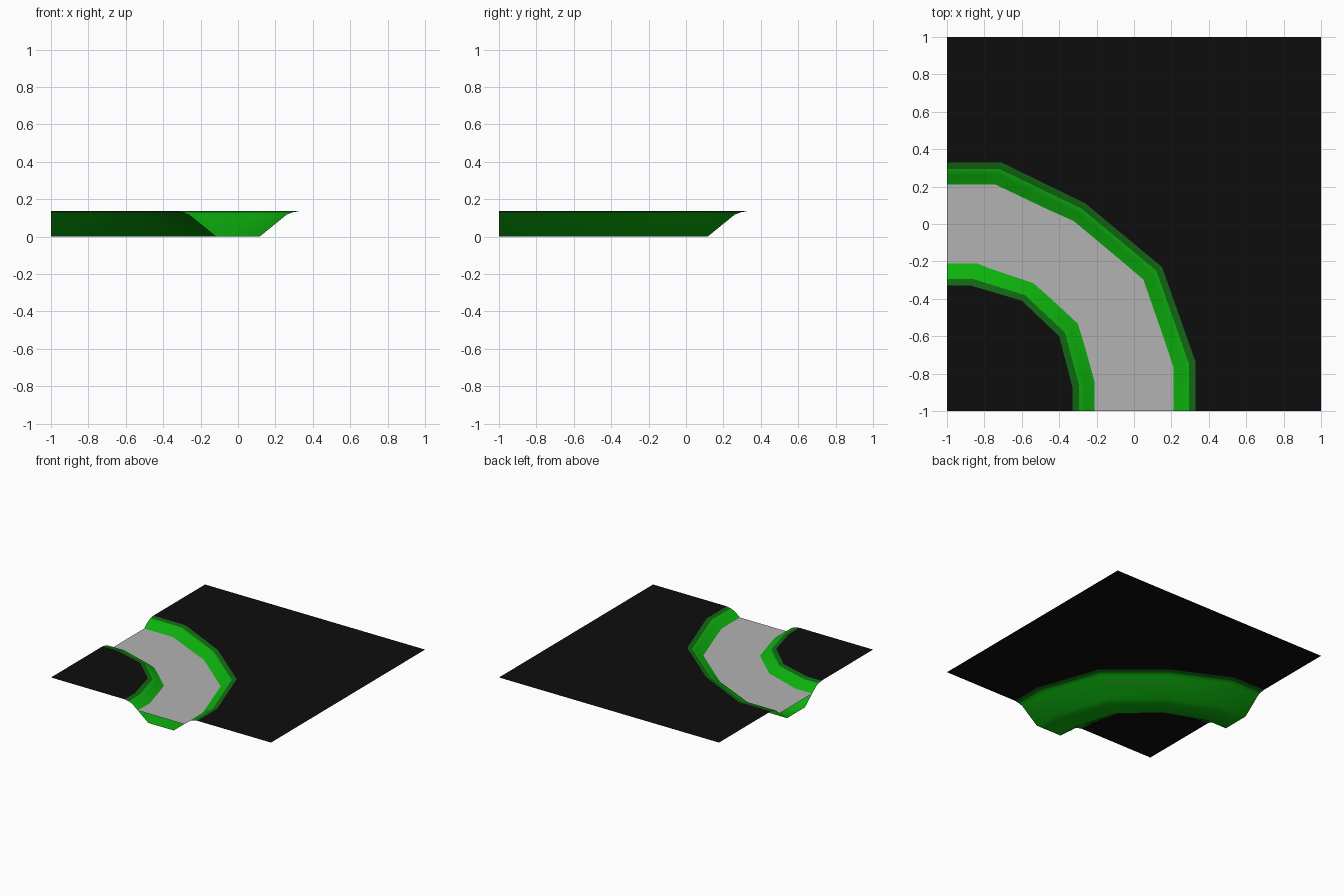
import bpy
import math
from mathutils import Vector

cube = bpy.data.objects.get("Cube")
if cube:
    bpy.data.objects.remove(cube, do_unlink=True)


def material(name, rgb):
    m = bpy.data.materials.new(name)
    m.use_nodes = True
    m.diffuse_color = (*rgb, 1)
    bsdf = m.node_tree.nodes["Principled BSDF"]
    bsdf.inputs["Base Color"].default_value = (*rgb, 1)
    bsdf.inputs["Roughness"].default_value = 0.9
    return m


black = material("black ground", (0.004, 0.004, 0.004))
bright = material("bright green bank", (0.004, 0.45, 0.004))
dark = material("dark green rim", (0.006, 0.14, 0.007))
grey = material("grey water", (0.45, 0.45, 0.45))


def build(name, verts, faces, mats):
    mesh = bpy.data.meshes.new(name)
    mesh.from_pydata(verts, [], faces)
    obj = bpy.data.objects.new(name, mesh)
    bpy.context.collection.objects.link(obj)
    for m in mats:
        mesh.materials.append(m)
    return obj


# Bank edges along the bend, from the left side to the front side
TOP = 0.137
WATER = 0.077
outer = [(-1, .33), (-.71, .33), (-.26, .11), (.15, -.23), (.33, -.74), (.33, -1)]
inner = [(-1, -.33), (-.87, -.33), (-.60, -.41), (-.40, -.60), (-.33, -.87), (-.33, -1)]


def station(i, t, z):
    """Point across the channel at bend station i; t runs -1 inner to 1 outer."""
    p = Vector(inner[i]).lerp(Vector(outer[i]), (t + 1) / 2)
    return (p.x, p.y, z)


def sweep(name, profile, mats):
    n = len(profile)
    verts = [station(i, t, z) for i in range(len(outer)) for t, z in profile]
    faces = [(i * n + j, (i + 1) * n + j, (i + 1) * n + j + 1, i * n + j + 1)
             for i in range(len(outer) - 1) for j in range(n - 1)]
    return build(name, verts, faces, mats)


# River bed: mirrored bank profile, with a dark rim strip on each side
half = [(1, TOP), (0.89, 0.13), (0.79, 0.118), (0.35, 0)]
profile = [(-t, z) for t, z in half] + half[::-1]
bed = sweep("river_bed", profile, [bright, dark])
strips = len(profile) - 1
for f in bed.data.polygons:
    f.material_index = int(f.index % strips in (0, strips - 1))
bpy.context.view_layer.objects.active = bed
bed.select_set(True)
bpy.ops.object.shade_smooth_by_angle(angle=math.radians(60))
bed.select_set(False)

# Water surface, just touching the banks
sweep("water", [(-0.645, WATER), (0.645, WATER)], [grey])

# Ground on both sides of the channel
for name, edge, corners in (
        ("outer_ground", outer, [(1, -1), (1, 1), (-1, 1)]),
        ("inner_ground", inner, [(-1, -1)])):
    pts = [(x, y, TOP) for x, y in edge + corners]
    ground = build(name, pts, [tuple(range(len(pts)))], [black])
    if ground.data.polygons[0].normal.z < 0:
        ground.data.flip_normals()
